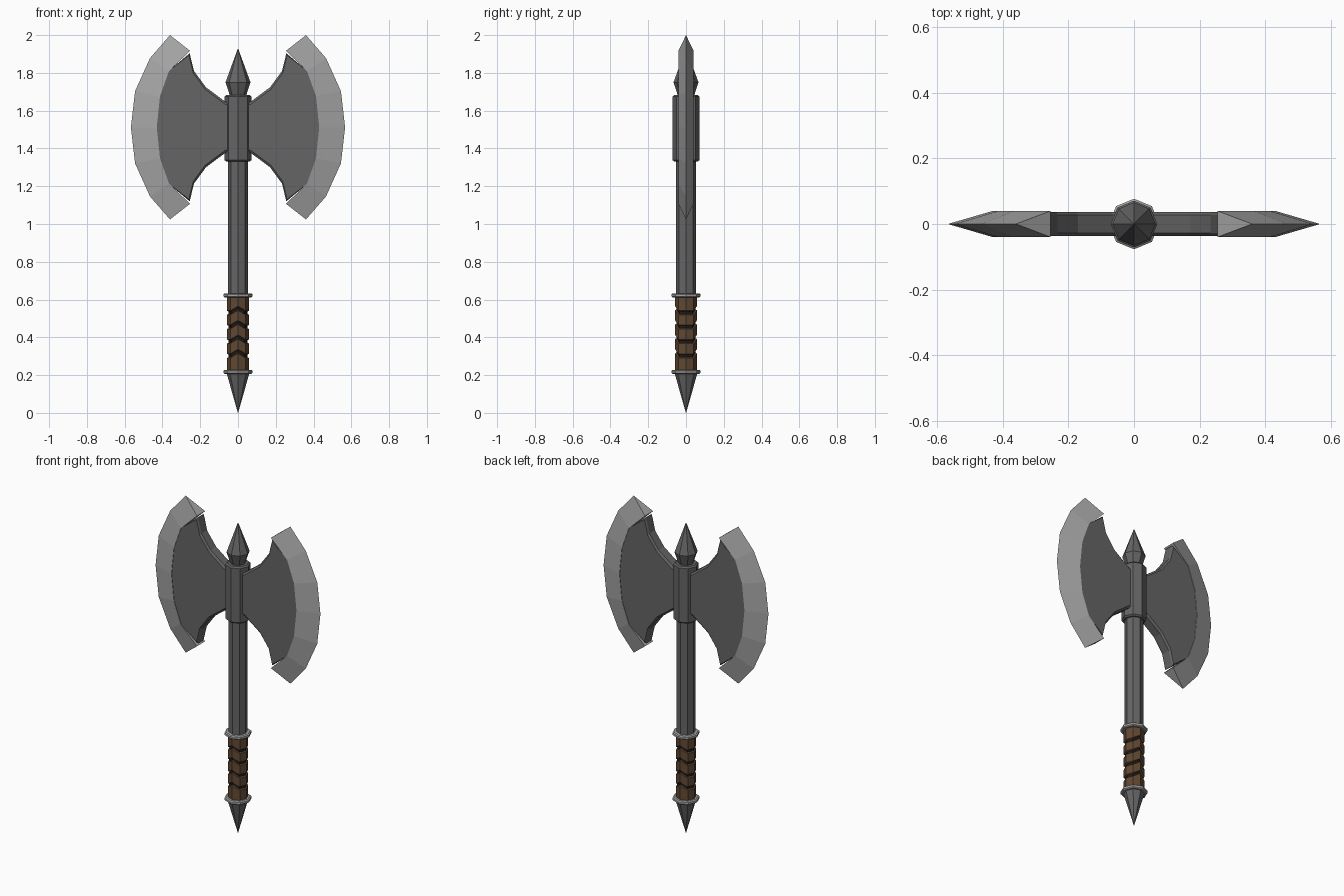
import bpy, bmesh, math

if "Cube" in bpy.data.objects:
    bpy.data.objects.remove(bpy.data.objects["Cube"])


def material(name, rgb):
    m = bpy.data.materials.new(name)
    m.diffuse_color = (*rgb, 1)
    m.use_nodes = True
    m.node_tree.nodes["Principled BSDF"].inputs["Base Color"].default_value = m.diffuse_color
    return m


DARK = material("dark_steel", (0.13, 0.13, 0.13))
STEEL = material("bright_steel", (0.38, 0.38, 0.38))
LEATHER = material("leather", (0.12, 0.065, 0.032))
BLACK = material("groove_black", (0.015, 0.012, 0.01))
MID = 1.512  # height of the blade centre line


def make(name, verts, faces, mat):
    me = bpy.data.meshes.new(name)
    bm = bmesh.new()
    vs = [bm.verts.new(v) for v in verts]
    for f in faces:
        bm.faces.new([vs[i] for i in f])
    bmesh.ops.remove_doubles(bm, verts=bm.verts, dist=1e-5)
    bmesh.ops.recalc_face_normals(bm, faces=bm.faces)
    bm.to_mesh(me)
    bm.free()
    me.materials.append(mat)
    ob = bpy.data.objects.new(name, me)
    bpy.context.collection.objects.link(ob)
    return ob


def lathe(name, profile, mat, wave=None):
    """Eight-sided turned part; profile is (radius, z), wave lifts front/back corners."""
    n = 8
    verts = []
    for k, (r, z) in enumerate(profile):
        for i in range(n):
            a = 2 * math.pi * i / n
            lift = wave[k] if wave and i in (2, 6) else 0
            verts.append((r * math.cos(a), r * math.sin(a), z + lift))
    faces = [(k * n + i, k * n + (i + 1) % n, (k + 1) * n + (i + 1) % n, (k + 1) * n + i)
             for k in range(len(profile) - 1) for i in range(n)]
    faces.append(range(n))
    faces.append(range(len(verts) - n, len(verts)))
    return make(name, verts, faces, mat)


# Handle, socket and spikes
lathe("shaft", [(0.053, 0.62), (0.053, 1.4)], DARK)
lathe("head_socket", [(0.062, 1.33), (0.071, 1.338), (0.071, 1.674), (0.062, 1.682)], DARK)
lathe("top_spike", [(0.04, 1.67), (0.066, 1.75), (0.0005, 1.93)], DARK)
lathe("pommel_spike", [(0.0005, 0.0), (0.06, 0.209)], DARK)
for name, z in (("lower_ring", 0.217), ("upper_ring", 0.622)):
    lathe(name, [(0.07, z - 0.011), (0.077, z - 0.006), (0.077, z + 0.006), (0.07, z + 0.011)], STEEL)

# Leather grip: bands around a dark core, with chevron grooves front and back
lathe("grip_core", [(0.05, 0.21), (0.05, 0.625)], BLACK)
cuts = [0.22, 0.302, 0.378, 0.455, 0.53, 0.62]
for i in range(5):
    first, last = i == 0, i == 4
    lo = cuts[i] + (0 if first else 0.006)
    hi = cuts[i + 1] - (0 if last else 0.006)
    low, high = (0 if first else 0.024), (0 if last else 0.024)
    lathe(f"grip_band_{i + 1}", [(0.049, lo), (0.058, lo + 0.005), (0.058, hi - 0.005), (0.049, hi)],
          LEATHER, [low, low, high, high])


def mirrored(points):
    """Complete an upper half outline (x, height above MID) with its lower half."""
    return points + [(x, -z) for x, z in reversed(points) if z > 0]


inner = mirrored([(0.254, 0.405), (0.365, 0.298), (0.413, 0.164), (0.43, 0)])
outer = mirrored([(0.36, 0.488), (0.466, 0.366), (0.545, 0.191), (0.567, 0)])
hollow = [(0.02, 0.125), (0.064, 0.133), (0.17, 0.212), (0.233, 0.298), (0.256, 0.392)]

for side, s in (("right", 1), ("left", -1)):
    # Sharpened crescent with a wedge section
    verts = []
    for (ix, iz), (ox, oz) in zip(inner, outer):
        verts += [(s * ix, -0.04, MID + iz), (s * ox, 0, MID + oz), (s * ix, 0.04, MID + iz)]
    faces = [(3 * k + a, 3 * k + b, 3 * k + 3 + b, 3 * k + 3 + a)
             for k in range(6) for a, b in ((0, 1), (1, 2), (2, 0))]
    make(f"{side}_cutting_edge", verts, faces + [(0, 1, 2), (18, 19, 20)], STEEL)

    # Cheek plate with chamfered concave edges
    rim = mirrored(hollow + [(x + 0.003, z) for x, z in inner[1:4]])
    face = mirrored([(x + 0.004, z - 0.011) for x, z in hollow] + [(x + 0.003, z) for x, z in inner[1:4]])
    n = len(rim)
    loops = [(face, -0.037), (rim, -0.027), (rim, 0.027), (face, 0.037)]
    verts = [(s * x, y, MID + z) for loop, y in loops for x, z in loop]
    faces = [(k * n + i, k * n + (i + 1) % n, (k + 1) * n + (i + 1) % n, (k + 1) * n + i)
             for k in range(3) for i in range(n)]
    make(f"{side}_blade_plate", verts, faces + [range(n), range(3 * n, 4 * n)], DARK)
